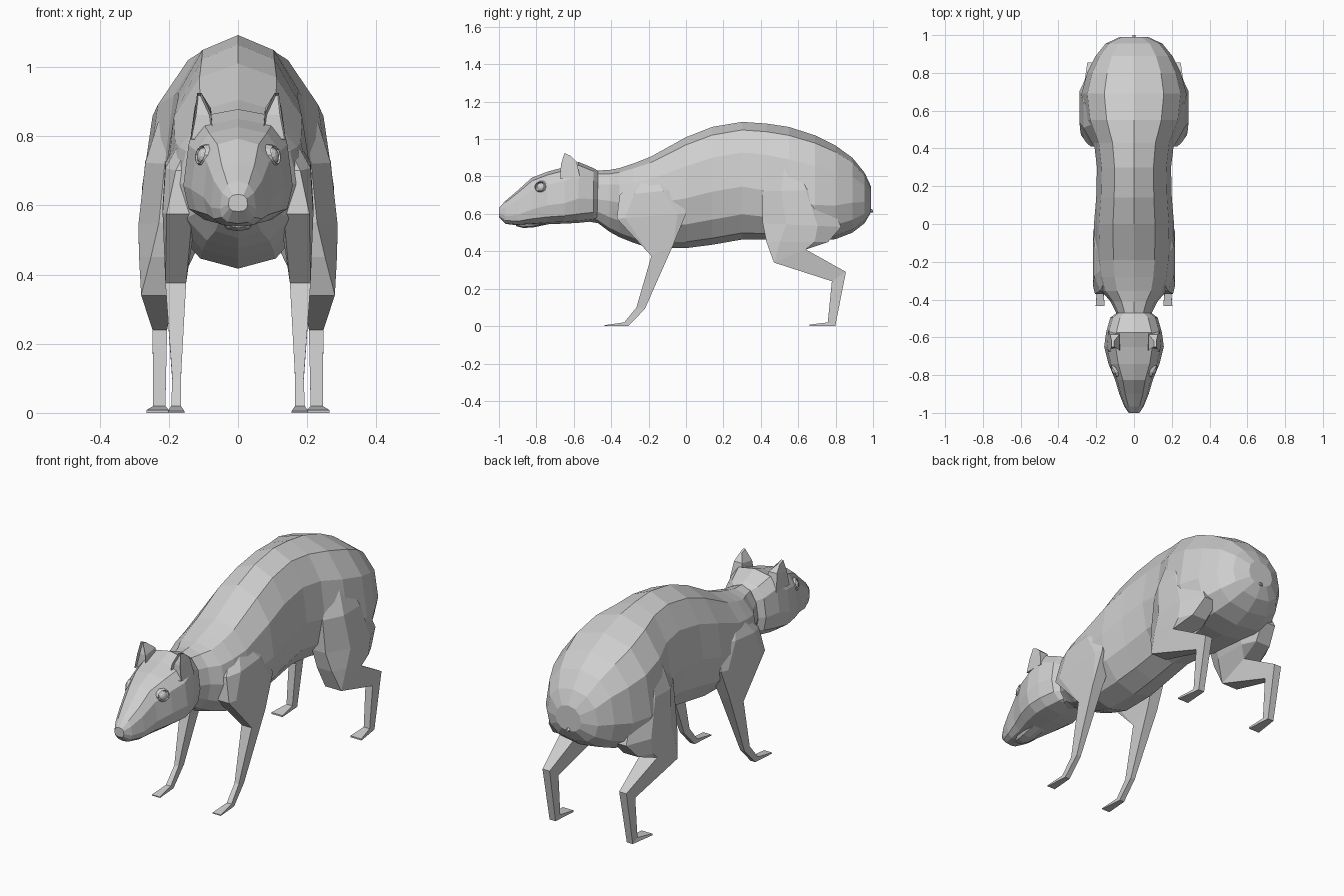
import bpy, bmesh, math
from mathutils import Vector

if "Cube" in bpy.data.objects:
    bpy.data.objects.remove(bpy.data.objects["Cube"])

fur = bpy.data.materials.new("grey_fur")
fur.diffuse_color = (0.62, 0.62, 0.62, 1)
fur.use_nodes = True
fur.node_tree.nodes["Principled BSDF"].inputs["Base Color"].default_value = fur.diffuse_color


def finish(bm, name, mirror=False):
    bmesh.ops.remove_doubles(bm, verts=bm.verts, dist=0.0005)
    bmesh.ops.recalc_face_normals(bm, faces=bm.faces)
    me = bpy.data.meshes.new(name)
    bm.to_mesh(me)
    bm.free()
    me.materials.append(fur)
    ob = bpy.data.objects.new(name, me)
    bpy.context.collection.objects.link(ob)
    if mirror:
        ob.modifiers.new("mirror", 'MIRROR')
    return ob


def loft(rings):
    bm = bmesh.new()
    vs = [[bm.verts.new(p) for p in r] for r in rings]
    n = len(vs[0])
    for a, b in zip(vs, vs[1:]):
        for i in range(n):
            j = (i + 1) % n
            bm.faces.new((a[i], a[j], b[j], b[i]))
    bm.faces.new(vs[0])
    bm.faces.new(vs[-1])
    return bm


def oval(y, top, bot, w, mid, power, n=12):
    """Cross-section across the body; mid = height fraction of the widest point."""
    zc = bot + (top - bot) * mid
    ring = []
    for i in range(n):
        a = 2 * math.pi * i / n
        s, c = math.sin(a), math.cos(a)
        s = math.copysign(abs(s) ** power, s)
        c = math.copysign(abs(c) ** power, c)
        ring.append((w * s, y, zc + c * ((top - zc) if c > 0 else (zc - bot))))
    return ring


def limb_section(yf, zf, yb, zb, x0, x1, c=0.0):
    """Box section from a front edge to a back edge, corners cut by c."""
    st = [(c, 0), (1 - c, 0), (1, c), (1, 1 - c), (1 - c, 1), (c, 1), (0, 1 - c), (0, c)]
    return [(x0 + s * (x1 - x0), yf + t * (yb - yf), zf + t * (zb - zf)) for s, t in st]


# Torso with neck: y, top, bottom, half width, widest height, roundness
body = [(-.58, .80, .57, .08, .45, .93), (-.47, .832, .55, .095, .45, .93),
        (-.41, .835, .505, .125, .5, .93), (-.355, .845, .475, .172, .5, .93),
        (-.28, .87, .445, .195, .5, .93), (-.19, .905, .417, .208, .48, .93),
        (0, 1.01, .417, .212, .45, .93), (.14, 1.065, .435, .20, .45, .93),
        (.30, 1.092, .463, .196, .45, .93), (.43, 1.083, .463, .212, .42, .9),
        (.55, 1.065, .46, .262, .36, .86), (.69, 1.02, .455, .278, .34, .82),
        (.80, .965, .465, .248, .36, .8), (.89, .90, .50, .203, .4, .8),
        (.955, .82, .55, .15, .42, .85), (.99, .745, .61, .075, .45, .93)]
finish(loft([oval(*s) for s in body]), "torso")

# Head: same columns
head = [(-.47, .83, .57, .09, .42, .8), (-.495, .845, .56, .125, .42, .75),
        (-.575, .878, .552, .148, .4, .66), (-.65, .85, .548, .158, .36, .7),
        (-.74, .826, .545, .135, .36, .7), (-.825, .793, .54, .1, .33, .75),
        (-.90, .725, .538, .078, .3, .75), (-.965, .67, .547, .052, .35, .8),
        (-1.0, .632, .582, .028, .42, .8)]
finish(loft([oval(*s) for s in head]), "head")

# Lower jaw
jaw = [(-.91, .56, .535, .025), (-.87, .56, .525, .04), (-.82, .57, .527, .048),
       (-.72, .58, .548, .05)]
finish(loft([oval(*s, .6, .9, 8) for s in jaw]), "lower_jaw")

# Ears, hollowed at the front
ear = loft([limb_section(-.675, .79, -.565, .79, .07, .138),
            limb_section(-.668, .865, -.585, .88, .078, .126),
            limb_section(-.65, .925, -.62, .912, .106, .118)])
bmesh.ops.remove_doubles(ear, verts=ear.verts, dist=.0005)
bmesh.ops.recalc_face_normals(ear, faces=ear.faces)
front = [f for f in ear.faces if f.normal.y < -.8]
bmesh.ops.inset_region(ear, faces=front, thickness=.005, depth=-.015)
finish(ear, "ear", True)

# Eyes: ball and lid ring set along the slanted cheek
out = Vector((.88, -.42, .22)).normalized()
turn = out.to_track_quat('Z', 'Y')
spot = Vector((.1, -.776, .744))
bm = bmesh.new()
bmesh.ops.create_uvsphere(bm, u_segments=10, v_segments=6, radius=.024)
for v in bm.verts:
    v.co = turn @ Vector((v.co.x, v.co.y, v.co.z * .7)) + spot
finish(bm, "eye", True)
bm = bmesh.new()
rows = []
for i in range(10):
    a = 2 * math.pi * i / 10
    rows.append([bm.verts.new(turn @ Vector((r * math.cos(a) * 1.15, r * math.sin(a), h)) + spot)
                 for r, h in ((.024, .0), (.027, .011), (.037, -.008))])
for i in range(10):
    a, b = rows[i], rows[(i + 1) % 10]
    for k in range(3):
        m = (k + 1) % 3
        bm.faces.new((a[k], a[m], b[m], b[k]))
finish(bm, "eyelid", True)

# Front legs
finish(loft([limb_section(-.29, .765, -.11, .80, .09, .172, .3),
             limb_section(-.355, .70, -.04, .73, .09, .21, .25),
             limb_section(-.37, .575, 0, .60, .12, .218, .12),
             limb_section(-.185, .375, -.07, .43, .15, .21),
             limb_section(-.265, .10, -.22, .092, .165, .19),
             limb_section(-.33, .02, -.308, 0, .165, .193),
             limb_section(-.435, .005, -.435, 0, .155, .203)]), "front_leg", True)

# Hind legs: thigh, shank, foot
finish(loft([limb_section(.47, .86, .66, .86, .08, .225, .3),
             limb_section(.41, .72, .74, .73, .08, .268, .3),
             limb_section(.41, .55, .83, .53, .09, .288, .3),
             limb_section(.43, .45, .76, .45, .13, .286, .22),
             limb_section(.47, .34, .64, .41, .185, .28),
             limb_section(.78, .24, .855, .29, .205, .247),
             limb_section(.758, .02, .798, 0, .21, .245),
             limb_section(.66, .008, .66, 0, .20, .265)]), "hind_leg", True)

# Tail stub
bm = bmesh.new()
bmesh.ops.create_cone(bm, cap_ends=True, segments=6, radius1=.03, radius2=.008, depth=.05)
for v in bm.verts:
    v.co = Vector((v.co.x, .975 + v.co.z, .622 + v.co.y * .8 - v.co.z * .3))
finish(bm, "tail_stub")
